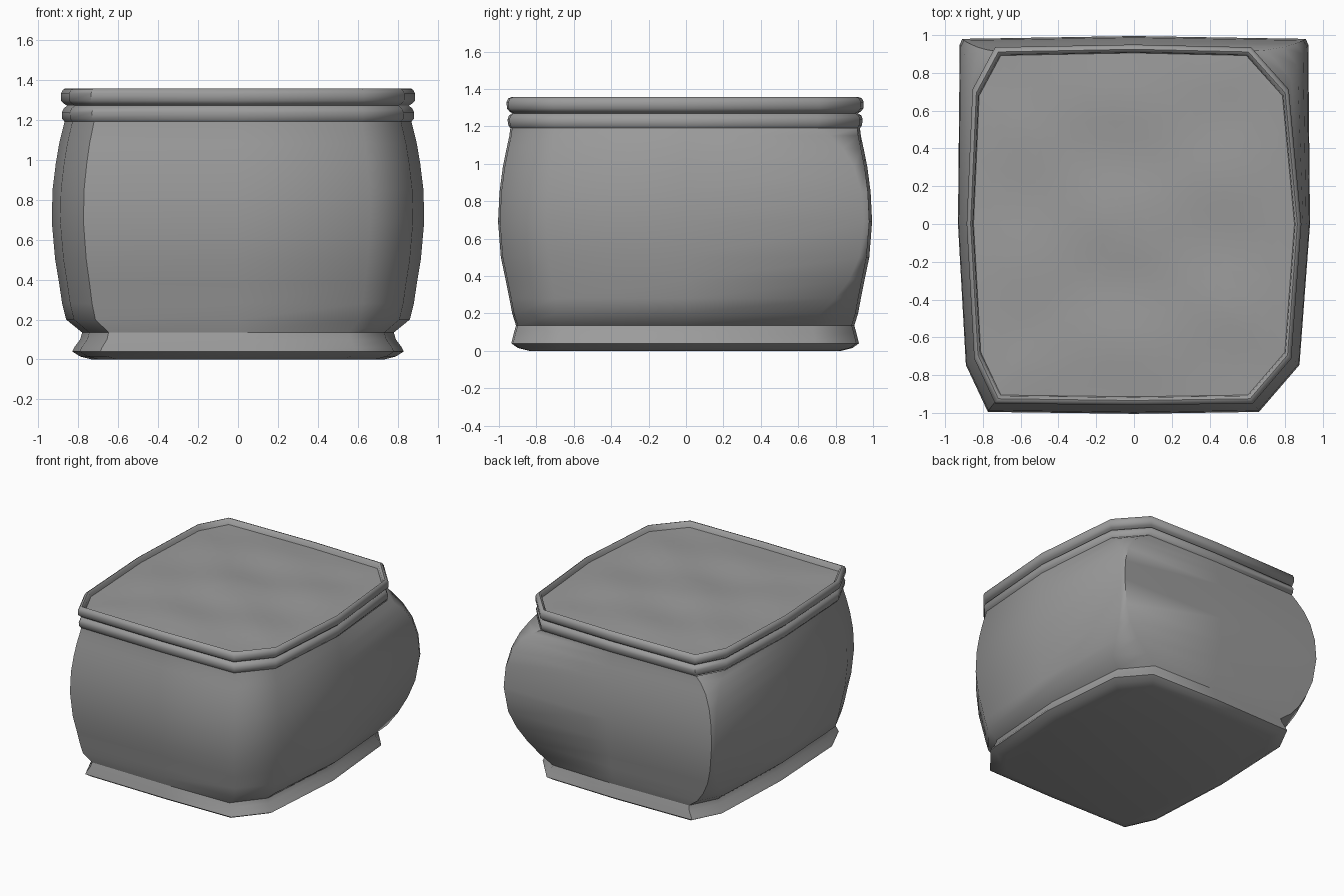
import bpy, bmesh, math

cube = bpy.data.objects.get("Cube")
if cube:
    bpy.data.objects.remove(cube, do_unlink=True)

grey = bpy.data.materials.new("stone grey")
grey.use_nodes = True
COLOR = (0.33, 0.33, 0.33, 1)
grey.diffuse_color = COLOR
grey.node_tree.nodes["Principled BSDF"].inputs["Base Color"].default_value = COLOR

# Chamfered plan outline, unit half-extents, counter-clockwise from the front
PLAN = [(-.83, -1), (0, -1.01), (.71, -1), (.94, -.75), (1, 0), (.925, .75),
        (.70, .985), (0, 1), (-.83, .985), (-.965, .75), (-1, 0), (-.955, -.75)]
# Where the back corner points go as the body swells into square corners
SQUARE = {5: (.99, .955), 6: (.975, .985), 8: (-.975, .985), 9: (-.99, .955)}


def outline(sx, sy, swell=0):
    pts = []
    for i, (x, y) in enumerate(PLAN):
        qx, qy = SQUARE.get(i, (x, y))
        pts.append(((x + (qx - x) * swell) * sx, (y + (qy - y) * swell) * sy))
    return pts


def loft(name, rings, cap_first=False, cap_last=False):
    bm = bmesh.new()
    loops = [[bm.verts.new(p) for p in ring] for ring in rings]
    n = len(loops[0])
    for a, b in zip(loops, loops[1:]):
        for i in range(n):
            j = (i + 1) % n
            bm.faces.new((a[i], a[j], b[j], b[i]))
    if cap_first:
        bm.faces.new(loops[0][::-1])
    if cap_last:
        bm.faces.new(loops[-1])
    mesh = bpy.data.meshes.new(name)
    bm.to_mesh(mesh)
    bm.free()
    obj = bpy.data.objects.new(name, mesh)
    bpy.context.collection.objects.link(obj)
    mesh.materials.append(grey)
    bpy.ops.object.select_all(action='DESELECT')
    obj.select_set(True)
    bpy.context.view_layer.objects.active = obj
    bpy.ops.object.shade_smooth_by_angle(angle=math.radians(55))
    return obj


def profile(levels):
    return [[(x, y, z) for x, y in outline(sx, sy, t)] for z, sx, sy, t in levels]


# Flared foot: height, half width, half depth, corner swell
loft("foot", profile([
    (0, .73, .83, 0), (.015, .79, .89, 0), (.04, .83, .925, 0), (.06, .82, .92, 0),
    (.10, .79, .91, 0), (.135, .78, .90, 0)]), cap_first=True)

# Bulging body with square back corners
loft("body", profile([
    (.135, .78, .90, 0), (.20, .86, .92, .15), (.28, .88, .935, .5), (.38, .895, .955, .8),
    (.50, .915, .98, .95), (.69, .932, .995, 1), (.85, .928, .987, .97), (.98, .912, .97, .87),
    (1.08, .895, .95, .65), (1.15, .878, .935, .35), (1.19, .868, .93, .08)]))

# Neck bead and rolled rim
loft("rim", profile([
    (1.19, .868, .93, 0), (1.205, .88, .94, 0), (1.235, .882, .945, 0), (1.257, .872, .938, 0),
    (1.27, .855, .92, 0), (1.28, .87, .935, 0), (1.295, .885, .948, 0), (1.33, .886, .95, 0),
    (1.35, .876, .94, 0), (1.356, .865, .925, 0), (1.345, .853, .91, 0), (1.28, .845, .90, 0)]))

# Gently uneven soil filling the pot
STEPS, RINGS = 4, 10
edge = outline(.85, .907)
fine = []
for i, (x, y) in enumerate(edge):
    u, v = edge[(i + 1) % len(edge)]
    fine += [(x + (u - x) * k / STEPS, y + (v - y) * k / STEPS) for k in range(STEPS)]
rings = []
for r in range(RINGS):
    s = 1 - r / RINGS
    rings.append([(x * s, y * s, 1.315 + .012 * (1 - s ** 4)
                   * (1 + math.sin(5 * x * s + 2) * math.cos(9 * y * s + 2 * x * s)))
                  for x, y in fine])
loft("soil", rings, cap_last=True)
